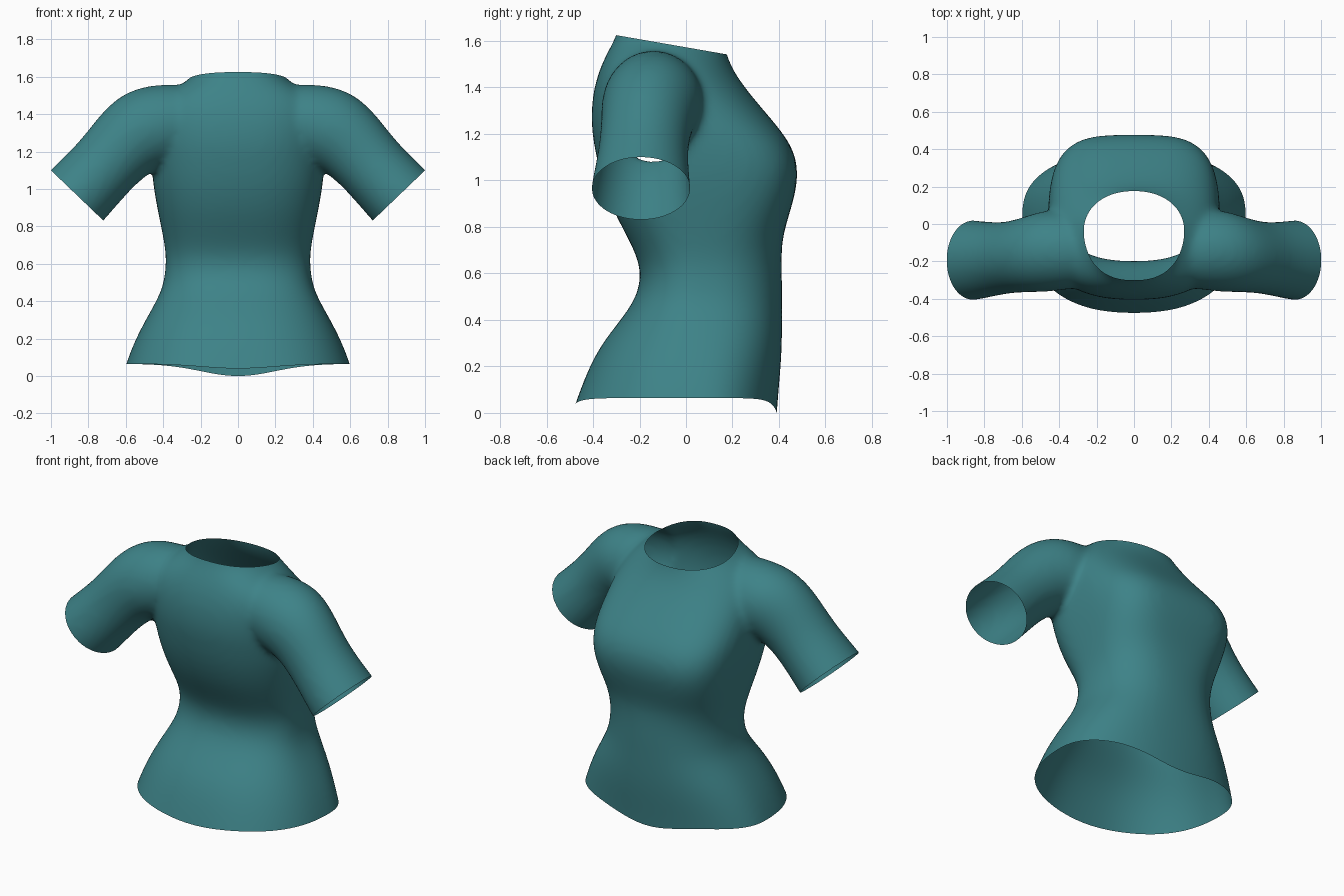
import bpy, bmesh, math
from mathutils import Vector

cube = bpy.data.objects.get("Cube")
if cube:
    bpy.data.objects.remove(cube, do_unlink=True)

# Teal cloth
cloth = bpy.data.materials.new("teal cloth")
cloth.use_nodes = True
TEAL = (0.047, 0.225, 0.245, 1)
cloth.diffuse_color = TEAL
bsdf = cloth.node_tree.nodes["Principled BSDF"]
bsdf.inputs["Base Color"].default_value = TEAL
bsdf.inputs["Roughness"].default_value = 0.8

SEGMENTS = 32
bm = bmesh.new()


def loft(rings):
    """Closed tube through rings of points."""
    loops = [[bm.verts.new(p) for p in ring] for ring in rings]
    for a, b in zip(loops, loops[1:]):
        for i in range(SEGMENTS):
            j = (i + 1) % SEGMENTS
            bm.faces.new((a[i], a[j], b[j], b[i]))
    bm.faces.new(loops[0][::-1])
    bm.faces.new(loops[-1])


def torso_ring(z, width, back, front, middle, power):
    points = []
    for i in range(SEGMENTS):
        angle = math.tau * i / SEGMENTS
        c, s = math.cos(angle), math.sin(angle)
        p = power if s > 0 else 2.4
        depth = front - middle if s > 0 else middle - back
        x = math.copysign(abs(c) ** (2 / p), c) * width
        y = middle + math.copysign(abs(s) ** (2 / p), s) * depth
        points.append((x, y, z))
    return points


def sleeve_ring(side, x, y, z, radius, depth, slope):
    t = math.radians(slope)
    points = []
    for i in range(SEGMENTS):
        a = math.tau * i / SEGMENTS
        up = radius * math.cos(a)
        points.append((side * (x + up * math.sin(t)),
                       y + depth * math.sin(a), z + up * math.cos(t)))
    return points


# Torso: height, half width, back, front, widest depth, front squareness
loft([torso_ring(*r) for r in (
    (-0.30, 0.69, -0.62, 0.37, 0.06, 2.3),
    (-0.10, 0.65, -0.55, 0.38, 0.06, 2.3),
    (0.06, 0.605, -0.48, 0.39, 0.06, 2.3),
    (0.20, 0.55, -0.42, 0.41, 0.06, 2.3),
    (0.32, 0.485, -0.35, 0.415, 0.06, 2.4),
    (0.45, 0.41, -0.24, 0.415, 0.06, 2.4),
    (0.55, 0.39, -0.195, 0.415, 0.06, 2.4),
    (0.65, 0.385, -0.20, 0.412, 0.05, 2.5),
    (0.76, 0.405, -0.255, 0.415, 0.03, 2.8),
    (0.88, 0.43, -0.32, 0.455, 0.0, 3.3),
    (1.02, 0.455, -0.37, 0.49, -0.03, 3.6),
    (1.14, 0.465, -0.395, 0.465, -0.05, 3.4),
    (1.24, 0.465, -0.41, 0.39, -0.08, 3.0),
    (1.36, 0.46, -0.405, 0.285, -0.12, 2.6),
    (1.46, 0.43, -0.38, 0.21, -0.14, 2.3),
    (1.54, 0.34, -0.345, 0.175, -0.12, 2.1),
    (1.60, 0.235, -0.31, 0.165, -0.08, 2),
    (1.68, 0.21, -0.28, 0.165, -0.06, 2),
    (1.85, 0.20, -0.27, 0.165, -0.06, 2))])

# Sleeves: centre, radius, depth, downward slope
for side in (-1, 1):
    loft([sleeve_ring(side, *r) for r in (
        (0.12, -0.15, 1.36, 0.17, 0.17, 0),
        (0.28, -0.14, 1.36, 0.205, 0.20, 4),
        (0.46, -0.14, 1.335, 0.235, 0.225, 20),
        (0.58, -0.165, 1.275, 0.213, 0.20, 36),
        (0.705, -0.185, 1.13, 0.185, 0.188, 45),
        (0.86, -0.195, 0.965, 0.198, 0.217, 46),
        (0.96, -0.195, 0.865, 0.20, 0.22, 46),
        (1.10, -0.195, 0.725, 0.20, 0.22, 46))])

bmesh.ops.recalc_face_normals(bm, faces=bm.faces)
cage = bpy.data.meshes.new("shirt_cage")
bm.to_mesh(cage)
bm.free()
shirt = bpy.data.objects.new("shirt", cage)
bpy.context.collection.objects.link(shirt)

# Fuse the sleeves and torso into one smooth skin
sub = shirt.modifiers.new("round", "SUBSURF")
sub.levels = sub.render_levels = 2
fuse = shirt.modifiers.new("fuse", "REMESH")
fuse.mode = "VOXEL"
fuse.voxel_size = 0.018
relax = shirt.modifiers.new("relax", "SMOOTH")
relax.factor = 0.5
relax.iterations = 10
bpy.context.view_layer.update()
skin = bpy.data.meshes.new_from_object(
    shirt.evaluated_get(bpy.context.evaluated_depsgraph_get()))
shirt.modifiers.clear()
shirt.data = skin
bpy.data.meshes.remove(cage)
skin.name = "shirt"

# Cut the neck, hem and cuffs open
bm = bmesh.new()
bm.from_mesh(skin)


def cut(point, normal, region):
    faces = [f for f in bm.faces if region(f.calc_center_median())]
    edges = {e for f in faces for e in f.edges}
    verts = {v for f in faces for v in f.verts}
    bmesh.ops.bisect_plane(bm, geom=list(verts) + list(edges) + faces,
                           plane_co=Vector(point), plane_no=Vector(normal),
                           clear_outer=True)


cut((0, -0.06, 1.583), (0, 0.174, 1), lambda c: c.z > 1.4 and abs(c.x) < 0.4)
cut((0, 0, 0.065), (0, 0, -1), lambda c: c.z < 0.4)
for side in (-1, 1):
    cut((side * 0.86, 0, 0.965), (side * 0.69, 0, -0.72),
        lambda c: c.x * side > 0.56 and c.z > 0.5)

# Let the hem dip at the centre front and a little at the back
for v in bm.verts:
    if v.co.z < 0.3:
        fade = ((0.3 - v.co.z) / 0.235) ** 2
        drop = 0.065 if v.co.y > 0.1 else 0.025
        v.co.z -= drop * fade * math.exp(-(v.co.x / 0.28) ** 2)

bm.to_mesh(skin)
bm.free()
skin.materials.clear()
skin.materials.append(cloth)
for poly in skin.polygons:
    poly.material_index = 0
    poly.use_smooth = True
